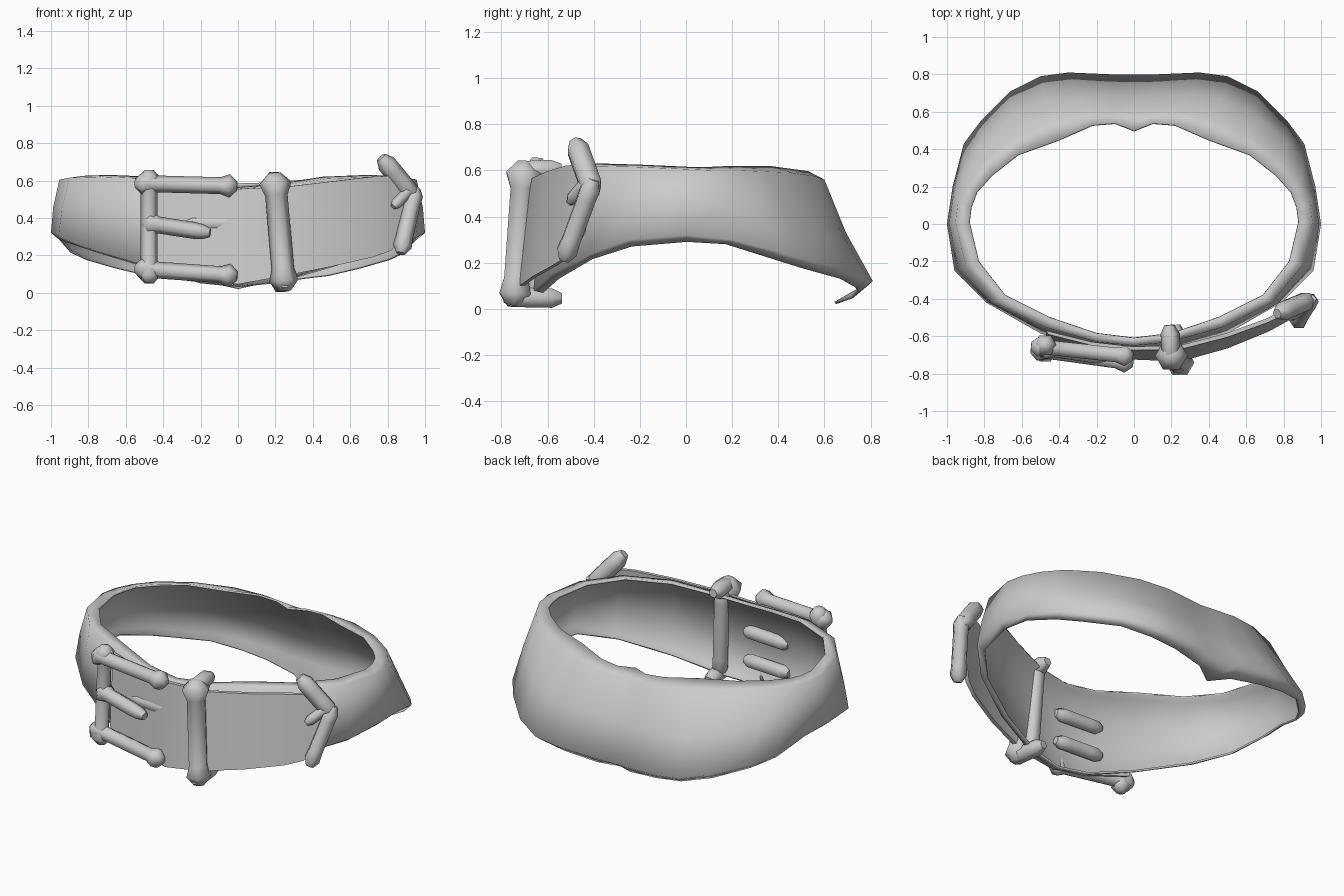
import bpy, math
from mathutils import Vector

if "Cube" in bpy.data.objects:
    bpy.data.objects.remove(bpy.data.objects["Cube"])

grey = bpy.data.materials.new("grey")
grey.diffuse_color = (0.6, 0.6, 0.6, 1)
grey.use_nodes = True
grey.node_tree.nodes["Principled BSDF"].inputs["Base Color"].default_value = grey.diffuse_color


def make(name, verts, faces, angle=45):
    me = bpy.data.meshes.new(name)
    me.from_pydata([tuple(v) for v in verts], [], faces)
    me.materials.append(grey)
    ob = bpy.data.objects.new(name, me)
    bpy.context.collection.objects.link(ob)
    bpy.ops.object.select_all(action='DESELECT')
    ob.select_set(True)
    bpy.context.view_layer.objects.active = ob
    bpy.ops.object.mode_set(mode='EDIT')
    bpy.ops.mesh.select_all(action='SELECT')
    bpy.ops.mesh.normals_make_consistent(inside=False)
    bpy.ops.object.mode_set(mode='OBJECT')
    bpy.ops.object.shade_smooth_by_angle(angle=math.radians(angle))
    return ob


def loft(name, rings, angle=45):
    """Skin equal-sized rings and cap both ends."""
    n, m = len(rings[0]), len(rings)
    verts = [v for r in rings for v in r]
    faces = []
    for i in range(m - 1):
        a, b = i * n, (i + 1) * n
        faces += [(a + j, a + (j + 1) % n, b + (j + 1) % n, b + j) for j in range(n)]
    faces += [tuple(range(n)), tuple(range((m - 1) * n, m * n))]
    return make(name, verts, faces, angle)


def bar(name, p, q, r, bulge=(1.5, 1.5), sides=6):
    """Faceted bar with a pointed knob at each end where bulge > 1."""
    p, q = Vector(p), Vector(q)
    d = (q - p).normalized()
    u = d.cross(Vector((0, 1, 0)) if abs(d.y) < 0.8 else Vector((0, 0, 1))).normalized()
    v = d.cross(u)
    steps = [(p, r * 0.55), (p + d * r * 0.9, r * bulge[0]), (p + d * r * 2, r),
             (q - d * r * 2, r), (q - d * r * 0.9, r * bulge[1]), (q, r * 0.55)]
    rings = []
    for c, rad in steps:
        rings.append([c + (u * math.cos(t) + v * math.sin(t)) * rad
                      for t in (2 * math.pi * k / sides for k in range(sides))])
    return loft(name, rings, 62)


# belt stations, back centre to front centre:
# inner rim xy, outer rim xy, hem xy, rim z, hem z, lip z, lip inset
half = [
    (0, .50, 0, .59, 0, .80, .55, .11, .02, .5),
    (.10, .54, .10, .60, .12, .80, .55, .11, .045, .3),
    (.22, .53, .24, .60, .35, .81, .56, .12, .07, .22),
    (.40, .45, .42, .56, .50, .79, .575, .13, .09, .15),
    (.62, .37, .63, .46, .66, .71, .59, .165, .13, .12),
    (.76, .26, .80, .34, .82, .55, .595, .205, .175, .15),
    (.84, .17, .89, .22, .91, .43, .60, .24, .215, .2),
    (.87, .09, .94, .12, .97, .20, .60, .30, .28, .25),
    (.88, .01, .955, .01, 1.0, 0, .605, .32, .29, .3),
    (.83, -.20, .90, -.22, .96, -.25, .615, .30, .27, .3),
    (.69, -.38, .74, -.42, .79, -.42, .62, .235, .215, .35),
    (.45, -.50, .48, -.55, .50, -.585, .61, .15, .13, .4),
    (.20, -.585, .20, -.63, .20, -.68, .57, .06, .05, .4),
    (0, -.61, 0, -.65, 0, -.71, .555, .04, .03, .4),
]
rows = []
for s, part in ((1, half), (-1, half[-2:0:-1])):
    for ix, iy, ox, oy, hx, hy, zt, zh, zl, inset in part:
        back = max(0, iy) / .5
        inner, outer = Vector((ix, iy, zt + .01 + .025 * back)), Vector((ox, oy, zt))
        hem = Vector((hx, hy, zh))
        lip = hem.lerp(inner, inset)
        lip.z = zl
        mid = outer.lerp(hem, .52)
        mid.x *= 1.01
        mid.y -= .015 * back
        rows.append([Vector((s * v.x, v.y, v.z)) for v in (inner, outer, mid, hem, lip)])

# thin band whose rim and hem are turned inward
m, n = len(rows), len(rows[0])
faces = [(i * n + j, i * n + j + 1, (i + 1) % m * n + j + 1, (i + 1) % m * n + j)
         for i in range(m) for j in range(n - 1)]
band = make("belt_band", [v for r in rows for v in r], faces, 85)
skin = band.modifiers.new("thickness", 'SOLIDIFY')
skin.thickness = .012
skin.offset = -1

# overlapping strap: x, bottom y, top y, bottom z, top z
strap = [(-.46, -.62, -.59, .12, .59), (-.22, -.69, -.65, .07, .565),
         (0, -.725, -.675, .045, .555), (.25, -.735, -.67, .09, .565),
         (.5, -.665, -.605, .14, .595), (.72, -.575, -.525, .19, .62),
         (.82, -.52, -.475, .225, .625), (.90, -.455, -.425, .33, .57)]
rings = []
for x, yb, yt, zb, zt in strap:
    rings.append([(x, yb, zb), (x, yt, zt), (x - .01, yt + .02, zt),
                  (x - .01, yb + .02, zb)])
loft("strap_end", rings)

# chevron trim on the strap tip
bar("trim_upper", (.765, -.48, .725), (.95, -.40, .50), .052, (1, 1))
bar("trim_lower", (.87, -.53, .21), (.95, -.40, .56), .046, (1.1, 1.05))
bar("trim_notch", (.83, -.505, .46), (.93, -.42, .56), .03, (1, 1))

# keeper loop round the strap
bar("keeper_front", (.195, -.70, .64), (.25, -.745, .01), .06, (1.45, 1.3))
bar("keeper_back", (.19, -.635, .61), (.22, -.655, .05), .05, (1, 1))
bar("keeper_top", (.20, -.74, .595), (.19, -.54, .605), .05, (1, 1))
bar("keeper_bottom", (.25, -.79, .05), (.22, -.54, .045), .048, (1, 1))

# buckle frame and prong
bar("buckle_post", (-.475, -.645, .655), (-.475, -.685, .05), .045, (1.35, 1.35))
for name, y0, y1, z0, z1 in (("buckle_top", -.65, -.71, .585, .57),
                             ("buckle_bottom", -.67, -.745, .13, .09)):
    bar(name, (-.55, y0, z0), (-.005, y1, z1), .045, (1.4, 1.4))
bar("buckle_prong", (-.51, -.66, .375), (-.15, -.715, .32), .045, (1.4, .9))

# studs showing on the inside
for i, z in enumerate((.37, .19)):
    bar("inner_stud_%d" % i, (-.28, -.63, z), (.04, -.65, z), .045, (1, 1))
